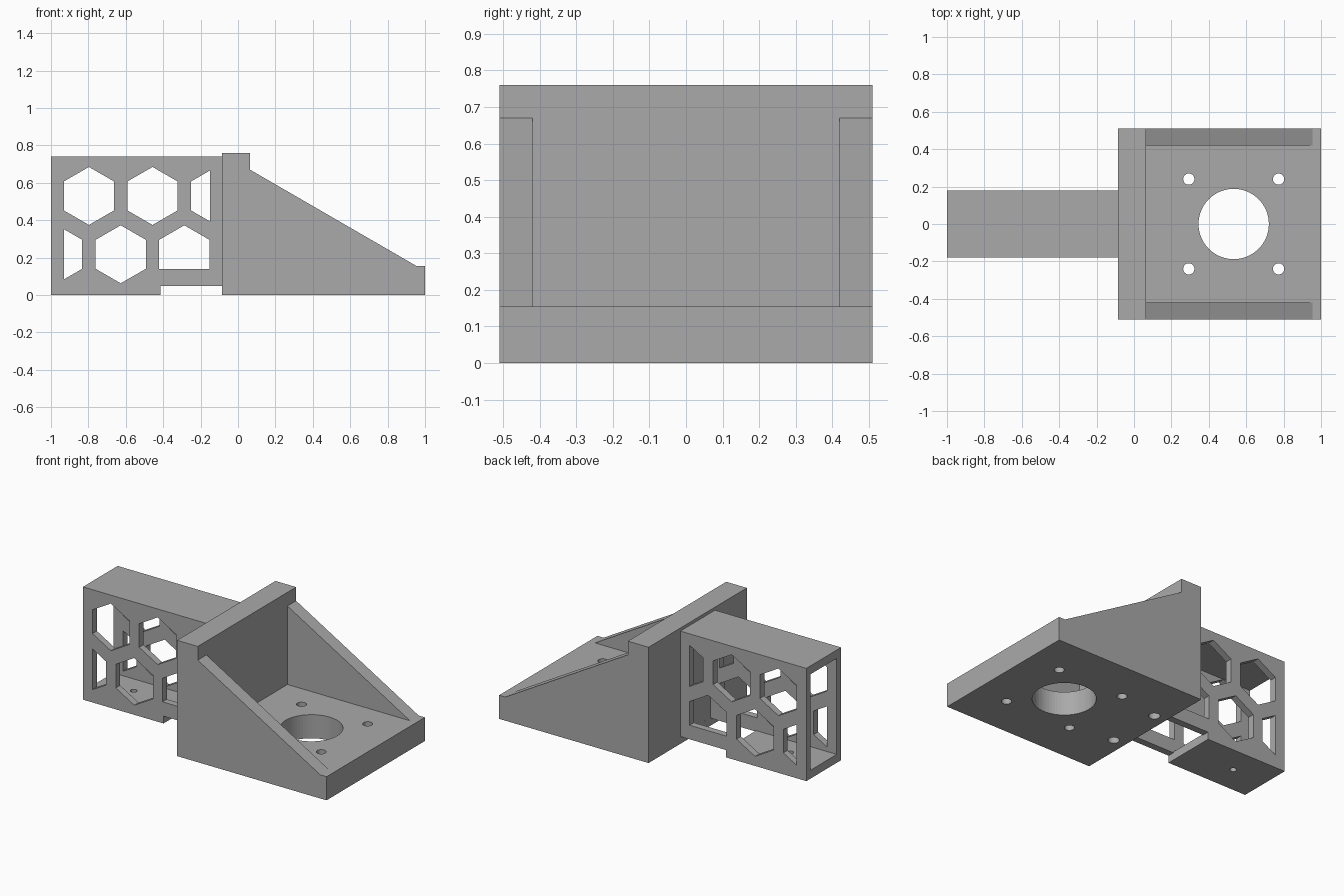
import bpy, bmesh, math
from mathutils import Vector, Matrix

cube = bpy.data.objects.get("Cube")
if cube:
    bpy.data.objects.remove(cube, do_unlink=True)

grey = bpy.data.materials.new("plain_grey")
grey.use_nodes = True
grey.diffuse_color = (0.4, 0.4, 0.4, 1)
grey.node_tree.nodes["Principled BSDF"].inputs["Base Color"].default_value = (0.4, 0.4, 0.4, 1)


def finish(name, bm):
    bmesh.ops.recalc_face_normals(bm, faces=bm.faces)
    mesh = bpy.data.meshes.new(name)
    bm.to_mesh(mesh)
    bm.free()
    mesh.materials.append(grey)
    obj = bpy.data.objects.new(name, mesh)
    bpy.context.collection.objects.link(obj)
    return obj


def box(name, x, y, z):
    bm = bmesh.new()
    size = Matrix.Diagonal((x[1] - x[0], y[1] - y[0], z[1] - z[0], 1))
    mid = Matrix.Translation([(a + b) / 2 for a, b in (x, y, z)])
    bmesh.ops.create_cube(bm, size=1, matrix=mid @ size)
    return finish(name, bm)


def prism(name, points, half_width, clips=()):
    """Extrude an x-z outline along y, trimmed by (point, outward normal) planes."""
    bm = bmesh.new()
    bm.faces.new([bm.verts.new((x, -half_width, z)) for x, z in points])
    for co, normal in clips:
        bmesh.ops.bisect_plane(bm, geom=bm.verts[:] + bm.edges[:] + bm.faces[:],
                               plane_co=co, plane_no=normal, clear_outer=True)
    out = bmesh.ops.extrude_face_region(bm, geom=bm.faces[:])
    moved = [v for v in out["geom"] if isinstance(v, bmesh.types.BMVert)]
    bmesh.ops.translate(bm, verts=moved, vec=(0, 2 * half_width, 0))
    return finish(name, bm)


def drill(x, y, radius, top, segments=32):
    bm = bmesh.new()
    bottom = -0.1
    bmesh.ops.create_cone(bm, cap_ends=True, segments=segments, radius1=radius, radius2=radius,
                          depth=top - bottom,
                          matrix=Matrix.Translation((x, y, (top + bottom) / 2)))
    return finish("drill_cutter", bm)


def cut(obj, cutters):
    for cutter in cutters:
        cutter.hide_render = True
        mod = obj.modifiers.new("cut", "BOOLEAN")
        mod.operation = "DIFFERENCE"
        mod.solver = "EXACT"
        mod.object = cutter
    graph = bpy.context.evaluated_depsgraph_get()
    mesh = bpy.data.meshes.new_from_object(obj.evaluated_get(graph))
    obj.modifiers.clear()
    obj.data = mesh
    for cutter in cutters:
        bpy.data.objects.remove(cutter, do_unlink=True)


# Mounting bracket: upright wall, base plate and sloping side gussets
bracket = prism("mounting_bracket", [(-0.085, 0), (1, 0), (1, 0.155), (0.955, 0.155),
                                     (0.065, 0.67), (0.065, 0.76), (-0.085, 0.76)], 0.51)
cutters = [box("pocket_cutter", (0.065, 1.1), (-0.42, 0.42), (0.155, 1)),
           drill(0.533, 0, 0.188, 0.3, 64)]
for y in (-0.24, 0.24):
    cutters += [drill(x, y, 0.03, 0.3) for x in (0.293, 0.773)]
# Blind screw holes under the upright wall
cutters += [drill(0, y, 0.034, 0.35) for y in (-0.185, 0.185)]
cut(bracket, cutters)

# Hollow arm, open at its outer end, stepped underneath near the bracket
arm = box("hollow_arm", (-1, -0.085), (-0.18, 0.18), (0, 0.74))
cutters = [box("tunnel_cutter", (-1.1, -0.0851), (-0.135, 0.135), (0.055, 0.685)),
           box("step_cutter", (-0.415, 0), (-0.3, 0.3), (-0.1, 0.048)),
           box("floor_opening_cutter", (-0.415, -0.0852), (-0.135, 0.135), (-0.05, 0.2)),
           drill(-0.757, 0, 0.02, 0.2)]

# Honeycomb windows through both arm sides
radius, pitch = 0.155, 0.34
sides = [(Vector((-0.93, 0, 0)), (-1, 0, 0)), (Vector((-0.15, 0, 0)), (1, 0, 0))]
for row, (first, z) in enumerate([(-0.967, 0.218), (-0.797, 0.53)]):
    for i in range(3):
        cx = first + i * pitch
        outline = [(cx + radius * math.sin(k * math.pi / 3), z + radius * math.cos(k * math.pi / 3))
                   for k in range(6)]
        clips = list(sides)
        if row == 0 and i == 2:
            clips.append((Vector((0, 0, 0.14)), (0, 0, -1)))
        cutters.append(prism("window_cutter", outline, 0.4, clips))
cut(arm, cutters)
